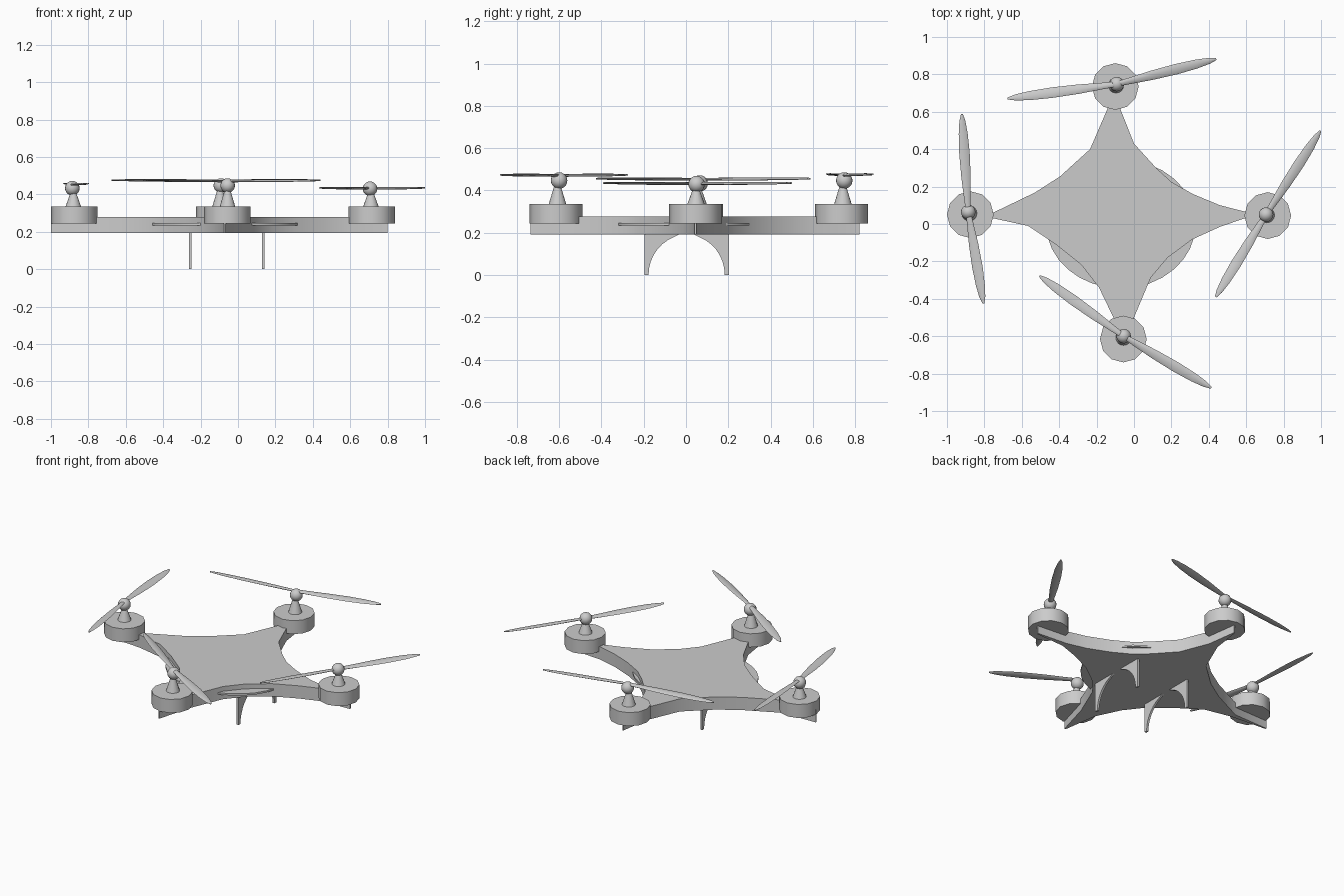
import bpy, bmesh, math
from mathutils import Vector, Matrix

if "Cube" in bpy.data.objects:
    bpy.data.objects.remove(bpy.data.objects["Cube"])


def finish(bm, name, smooth=None):
    bmesh.ops.recalc_face_normals(bm, faces=bm.faces)
    me = bpy.data.meshes.new(name)
    bm.to_mesh(me)
    bm.free()
    ob = bpy.data.objects.new(name, me)
    bpy.context.collection.objects.link(ob)
    if smooth:
        bpy.ops.object.select_all(action='DESELECT')
        ob.select_set(True)
        bpy.context.view_layer.objects.active = ob
        bpy.ops.object.shade_smooth_by_angle(angle=math.radians(smooth))
    return ob


def extrude(name, pts, offset):
    """Prism from a closed outline of 3D points."""
    bm = bmesh.new()
    face = bm.faces.new([bm.verts.new(p) for p in pts])
    new = bmesh.ops.extrude_face_region(bm, geom=[face])['geom']
    bmesh.ops.translate(bm, vec=offset,
                        verts=[v for v in new if isinstance(v, bmesh.types.BMVert)])
    return finish(bm, name, 35)


def cone(name, x, y, z0, z1, r0, r1, seg, sx=1, sy=1):
    bm = bmesh.new()
    m = Matrix.Translation((x, y, (z0 + z1) / 2)) @ Matrix.Diagonal((sx, sy, 1, 1))
    bmesh.ops.create_cone(bm, cap_ends=True, segments=seg, radius1=r0, radius2=r1,
                          depth=z1 - z0, matrix=m)
    return finish(bm, name, 40)


def blade(name, root, tip):
    """Leaf-shaped blade lofted from flattened rings."""
    root, tip = Vector(root), Vector(tip)
    side = Vector((0, 0, 1)).cross(tip - root).normalized()
    n = 8
    bm = bmesh.new()
    rings = []
    for t, w in [(0, .013), (.15, .018), (.35, .025), (.6, .028), (.8, .024),
                 (.93, .016), (1, .005)]:
        c = root.lerp(tip, t)
        rings.append([bm.verts.new(c + side * w * math.cos(a) +
                                   Vector((0, 0, (.007 - .003 * t) * math.sin(a) + .15 * w * math.cos(a))))
                      for a in (2 * math.pi * k / n for k in range(n))])
    for a, b in zip(rings, rings[1:]):
        for k in range(n):
            bm.faces.new((a[k], a[(k + 1) % n], b[(k + 1) % n], b[k]))
    bm.faces.new(rings[0])
    bm.faces.new(rings[-1])
    finish(bm, name, 60)


# Star-shaped body plate with four concave sides
outline = [
    (-.103, .82), (-.075, .62), (0, .43), (.118, .30), (.20, .225), (.315, .16), (.46, .10), (.59, .067),
    (.80, .05), (.80, .04), (.59, .03), (.46, -.015), (.31, -.083), (.18, -.18), (.09, -.286), (0, -.5),
    (-.066, -.735), (-.074, -.735), (-.11, -.5), (-.187, -.34), (-.28, -.22), (-.417, -.11),
    (-.567, -.01), (-.75, .03),
    (-1.0, .048), (-1.0, .056), (-.75, .062), (-.53, .168), (-.396, .254), (-.235, .40), (-.14, .62),
    (-.111, .82)]
extrude("body", [(x, y, .193) for x, y in outline], (0, 0, .085))

# Thin disc poking out of the body sides
cone("side_disc", -.07, 0, .234, .246, .40, .40, 32, 1, .86)

# Four landing legs: straight outside, arched inside
for side, x in (("left", -.255), ("right", .135)):
    for end, s in (("front", -1), ("back", 1)):
        arc = [(.18 * math.cos(a), .19 * math.sin(a))
               for a in (math.radians(10 * k) for k in range(8))]
        pts = [(.2, 0)] + arc + [(.03, .195), (.2, .195)]
        extrude(f"leg_{end}_{side}", [(x - .007, s * y + .003, z) for y, z in pts], (.014, 0, 0))

# Motors: pod centre, hub centre, propeller height, blade tips
motors = {
    "left": ((-.875, .05), (-.886, .064, .433), .453, (-.92, .588), (-.805, -.425)),
    "right": ((.715, .045), (.706, .05, .43), .432, (.997, .498), (.437, -.39)),
    "back": ((-.10, .735), (-.092, .748, .447), .473, (-.676, .671), (.44, .882)),
    "front": ((-.057, -.615), (-.055, -.60, .447), .471, (-.505, -.278), (.413, -.876)),
}
for name, (pod, hub, z, tip_a, tip_b) in motors.items():
    cone(f"motor_pod_{name}", *pod, .245, .335, .125, .125, 12)
    cone(f"motor_shaft_{name}", (pod[0] + hub[0]) / 2, (pod[1] + hub[1]) / 2,
         .33, hub[2] - .015, .043, .012, 16)
    bm = bmesh.new()
    bmesh.ops.create_uvsphere(bm, u_segments=16, v_segments=10, radius=.039,
                              matrix=Matrix.Translation(hub))
    finish(bm, f"hub_{name}", 60)
    for tag, tip in (("a", tip_a), ("b", tip_b)):
        blade(f"propeller_{name}_{tag}", (hub[0], hub[1], z), (*tip, z + .003))
